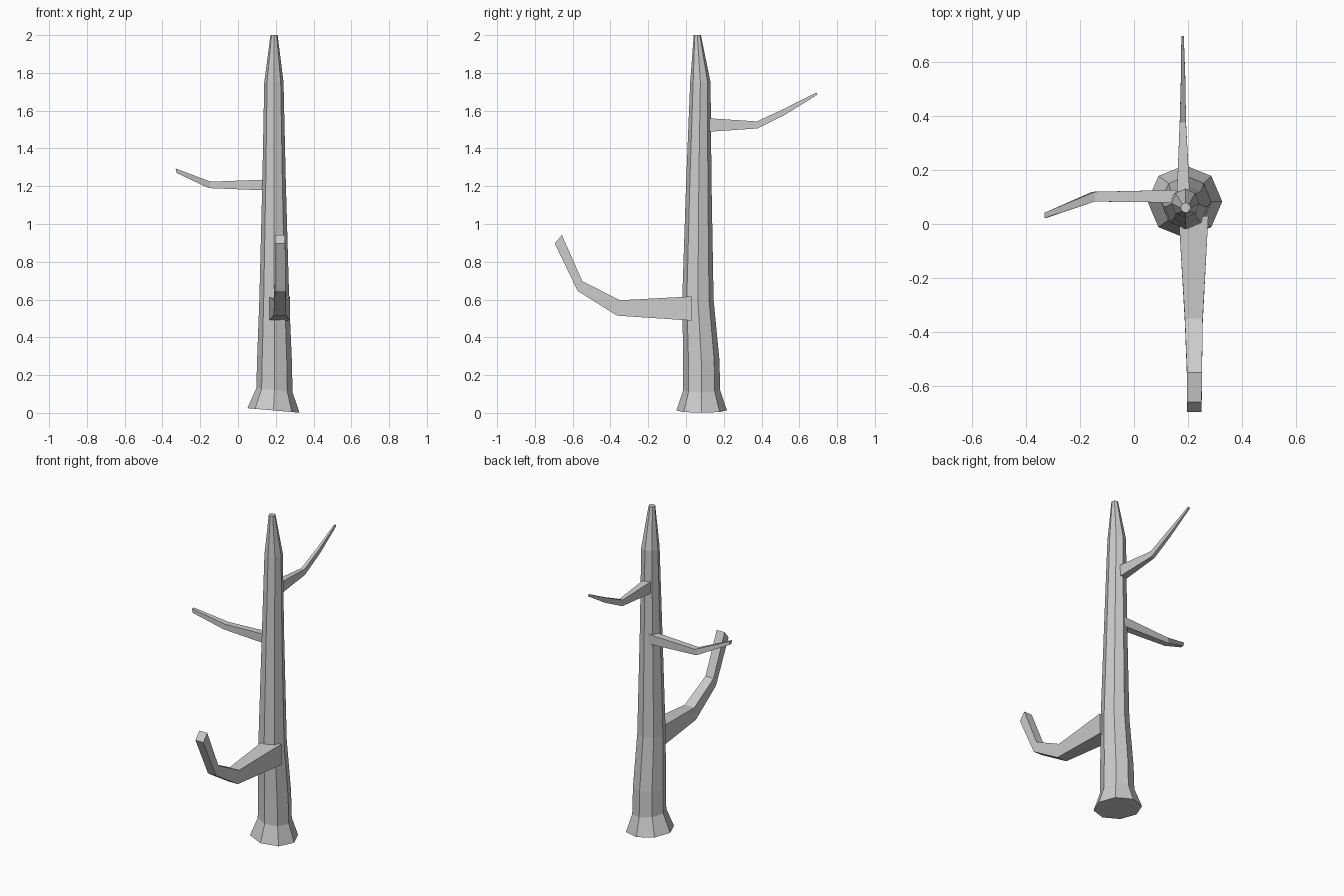
import bpy, bmesh, math


def loft(name, rings):
    """Skin a closed tube through rings of equal point count and cap both ends."""
    bm = bmesh.new()
    loops = [[bm.verts.new(p) for p in ring] for ring in rings]
    n = len(loops[0])
    for a, b in zip(loops, loops[1:]):
        for i in range(n):
            j = (i + 1) % n
            bm.faces.new((a[i], a[j], b[j], b[i]))
    bm.faces.new(loops[0][::-1])
    bm.faces.new(loops[-1])
    bmesh.ops.recalc_face_normals(bm, faces=bm.faces)
    mesh = bpy.data.meshes.new(name)
    bm.to_mesh(mesh)
    bm.free()
    obj = bpy.data.objects.new(name, mesh)
    bpy.context.collection.objects.link(obj)
    return obj


def trunk_ring(cx, cy, z, rx, ry, tilt):
    angles = [i * math.pi / 4 for i in range(8)]
    return [(cx + rx * math.cos(a), cy + ry * math.sin(a), z - tilt * math.cos(a))
            for a in angles]


def branch(name, sections, axis):
    """Section: lower (along, z), upper (along, z), then sideways range."""
    rings = []
    for a0, z0, a1, z1, s0, s1 in sections:
        corners = [(a0, s0, z0), (a0, s1, z0), (a1, s1, z1), (a1, s0, z1)]
        rings.append([(a, s, z) if axis == 'x' else (s, a, z) for a, s, z in corners])
    return loft(name, rings)


# Eight-sided trunk with flared foot and tapered tip
loft("trunk", [trunk_ring(*r) for r in (
    (0.188, 0.083, 0.013, 0.138, 0.134, 0.012),
    (0.193, 0.083, 0.12, 0.096, 0.098, 0.012),
    (0.193, 0.081, 0.28, 0.092, 0.096, 0.0),
    (0.192, 0.063, 0.60, 0.079, 0.083, 0.0),
    (0.191, 0.068, 1.23, 0.062, 0.067, 0.0),
    (0.190, 0.076, 1.75, 0.051, 0.054, 0.0),
    (0.191, 0.060, 2.00, 0.019, 0.019, 0.0),
)])

# Thick low branch at the front, bending upward
branch("front_branch", [
    (0.03, 0.489, 0.03, 0.616, 0.166, 0.275),
    (-0.02, 0.492, -0.02, 0.614, 0.168, 0.272),
    (-0.365, 0.515, -0.35, 0.596, 0.188, 0.254),
    (-0.573, 0.645, -0.549, 0.698, 0.196, 0.251),
    (-0.695, 0.897, -0.657, 0.942, 0.196, 0.250),
], 'y')

# Thin middle branch on the left
branch("left_branch", [
    (0.17, 1.177, 0.17, 1.236, 0.079, 0.126),
    (-0.155, 1.19, -0.145, 1.224, 0.083, 0.119),
    (-0.325, 1.27, -0.33, 1.294, 0.022, 0.042),
], 'x')

# Thin high branch at the back
branch("back_branch", [
    (0.10, 1.487, 0.10, 1.561, 0.158, 0.207),
    (0.38, 1.506, 0.375, 1.543, 0.169, 0.192),
    (0.53, 1.582, 0.52, 1.61, 0.173, 0.19),
    (0.695, 1.684, 0.69, 1.696, 0.175, 0.184),
], 'y')
